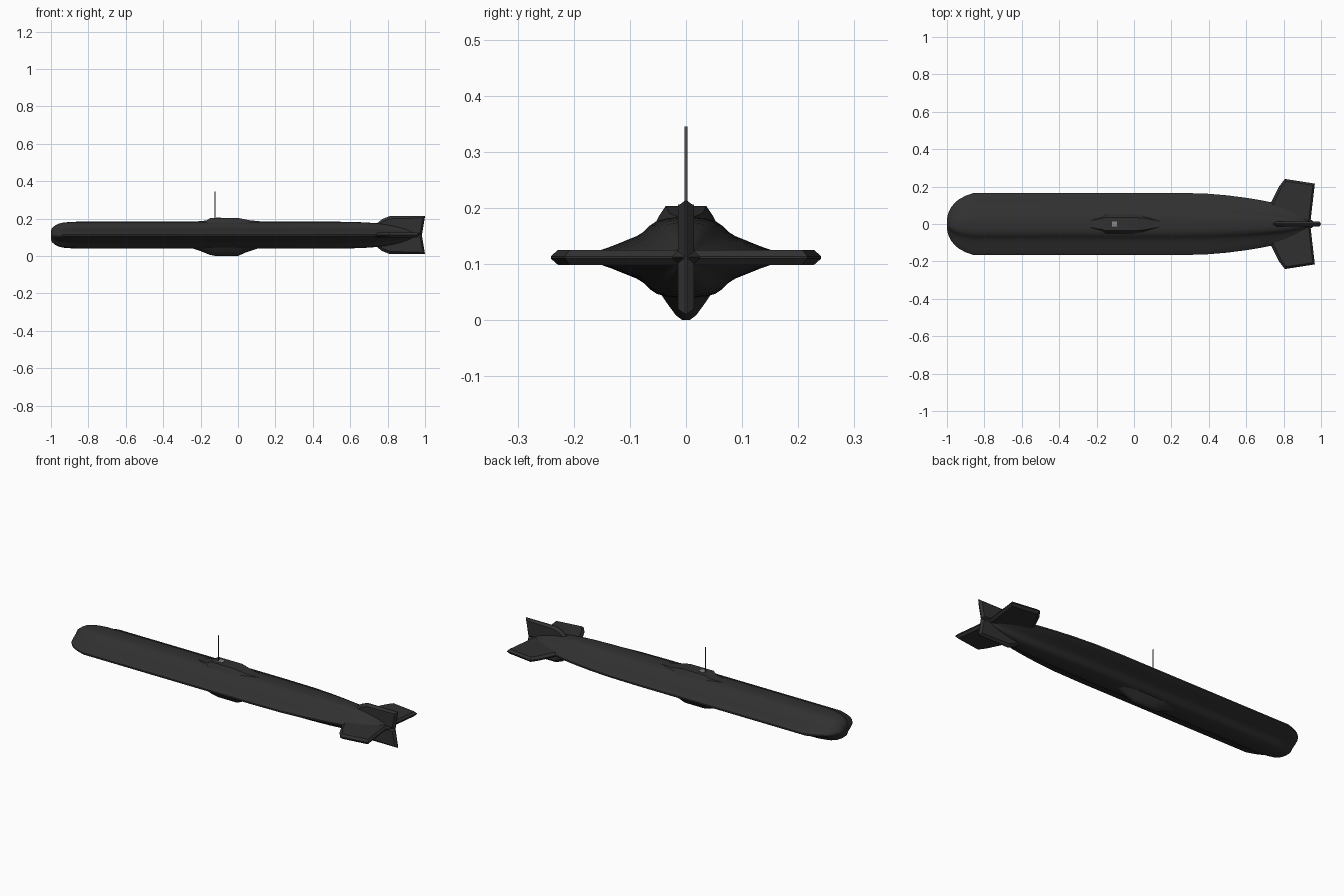
import bpy, bmesh, math
from mathutils import Vector

if "Cube" in bpy.data.objects:
    bpy.data.objects.remove(bpy.data.objects["Cube"])

ZC = 0.112


def material(name, v):
    m = bpy.data.materials.new(name)
    m.diffuse_color = (v, v, v, 1)
    m.use_nodes = True
    m.node_tree.nodes["Principled BSDF"].inputs["Base Color"].default_value = m.diffuse_color
    return m


DARK = material("dark_coating", 0.03)
GREY = material("mast_grey", 0.08)
PALE = material("plate_grey", 0.25)


def loft(name, rings, mat=DARK, angle=35):
    bm = bmesh.new()
    vr = [[bm.verts.new(p) for p in r] for r in rings]
    n = len(vr[0])
    for a, b in zip(vr, vr[1:]):
        for i in range(n):
            j = (i + 1) % n
            bm.faces.new((a[i], a[j], b[j], b[i]))
    bm.faces.new(vr[0])
    bm.faces.new(vr[-1])
    bmesh.ops.recalc_face_normals(bm, faces=bm.faces)
    me = bpy.data.meshes.new(name)
    bm.to_mesh(me)
    bm.free()
    ob = bpy.data.objects.new(name, me)
    bpy.context.collection.objects.link(ob)
    me.materials.append(mat)
    bpy.context.view_layer.objects.active = ob
    ob.select_set(True)
    if angle:
        bpy.ops.object.shade_smooth_by_angle(angle=math.radians(angle))
    ob.select_set(False)
    return ob


# hull: round core flaring concavely into a thin side chine
quarter = [(.167, .004), (.155, .012), (.132, .020), (.105, .031), (.0875, .038),
           (.075, .046), (.064, .057), (.052, .065), (.036, .0695), (.018, .0715)]
half = quarter + [(0, .072)] + [(-y, z) for y, z in reversed(quarter)]
section = half + [(-y, -z) for y, z in half]
# stations: x, half width, half height
stations = [(-1, .028, .025), (-.994, .055, .038), (-.98, .086, .05), (-.96, .112, .061),
            (-.935, .133, .067), (-.9, .151, .07), (-.855, .167, .072), (.2, .167, .072),
            (.38, .163, .072), (.5, .153, .072), (.6, .14, .071), (.68, .127, .068),
            (.75, .113, .063), (.8, .1, .056), (.85, .08, .046), (.9, .055, .032),
            (.94, .03, .016), (.965, .006, .004)]
loft("hull", [[(x, y * w / .167, ZC + z * h / .072) for y, z in section]
              for x, w, h in stations])

# upper fairing: x, half width at top, top height
loft("upper_fairing",
     [[(x, -w - .022, .165), (x, -w - .012, max(zt - .018, .168)), (x, -w, zt),
       (x, w, zt), (x, w + .012, max(zt - .018, .168)), (x, w + .022, .165)]
      for x, w, zt in [(-.25, .015, .183), (-.168, .03, .190), (-.148, .036, .204),
                       (0, .036, .204), (.065, .03, .191), (.15, .012, .183)]])

# keel fairing: x, bottom height
keel = []
for x, zb in [(-.25, .043), (-.2, .026), (-.15, .006), (-.12, 0), (0, 0), (.04, .018), (.11, .042)]:
    d = .058 - zb
    keel.append([(x, y, .058 - d * k) for y, k in
                 [(-.052, 0), (-.035, .45), (-.018, .85), (-.007, .99), (.007, .99),
                  (.018, .85), (.035, .45), (.052, 0)]])
loft("keel_fairing", keel)


# tail fins: outline at the middle plane, inset outline on both faces
def fin(name, outline, t, place):
    n = len(outline)
    pts = [Vector(p) for p in outline]
    inset = []
    for i, p in enumerate(pts):
        a = (p - pts[i - 1]).normalized()
        b = (pts[(i + 1) % n] - p).normalized()
        nrm = (Vector((-a.y, a.x)) + Vector((-b.y, b.x))).normalized()
        inset.append(p - nrm * .014)
    rings = [[place(p.x, p.y, -t) for p in inset],
             [place(p.x, p.y, -.002) for p in pts],
             [place(p.x, p.y, .002) for p in pts],
             [place(p.x, p.y, t) for p in inset]]
    loft(name, rings, angle=0)


side = [(.725, 0), (.733, .115), (.775, .2), (.807, .241), (.967, .216), (.942, 0)]
upright = [(.735, 0), (.742, .062), (.77, .085), (.81, .101), (1, .101), (.983, 0)]
for s, a, b in [(1, "left", "upper"), (-1, "right", "lower")]:
    fin(a + "_tail_fin", side, .0135, lambda u, v, w, s=s: (u, s * v, ZC + w))
    fin(b + "_rudder", upright, .014, lambda u, v, w, s=s: (u, w, ZC + s * v))

# mast and its base plate
bpy.ops.mesh.primitive_cylinder_add(vertices=12, radius=.0028, depth=.155, location=(-.123, 0, .2675))
mast = bpy.context.object
mast.name = "mast"
mast.data.materials.append(GREY)
bpy.ops.object.shade_smooth_by_angle()
bpy.ops.mesh.primitive_cube_add(size=1, location=(-.104, 0, .204))
plate = bpy.context.object
plate.name = "base_plate"
plate.scale = (.028, .028, .004)
plate.data.materials.append(PALE)
